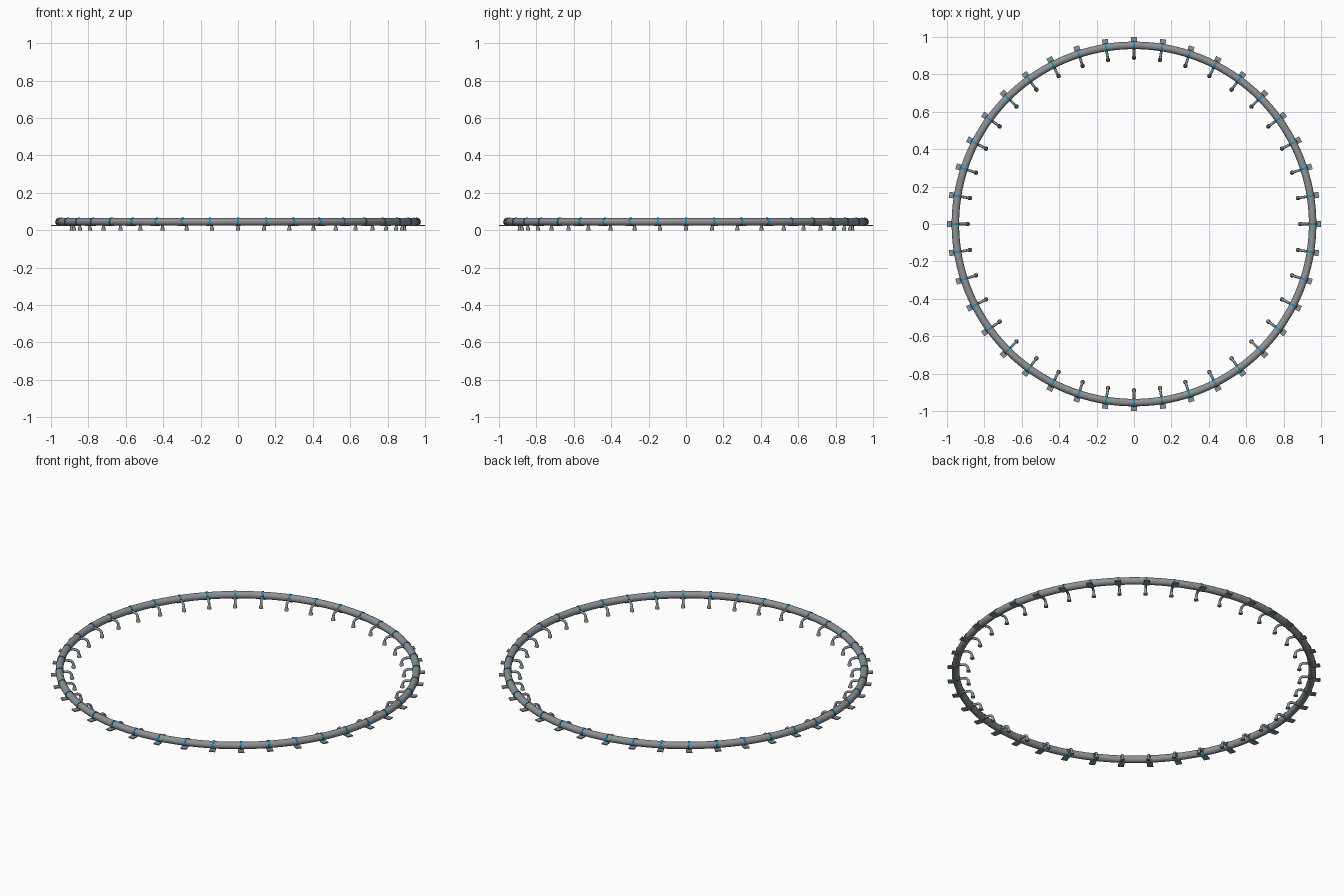
import bpy, bmesh
from math import sin, cos, pi, tau
from mathutils import Vector

cube = bpy.data.objects.get("Cube")
if cube:
    bpy.data.objects.remove(cube)

RING_R, TUBE_R, RING_Z, COUNT = 0.955, 0.02, 0.045, 40


def material(name, rgb):
    m = bpy.data.materials.new(name)
    m.use_nodes = True
    m.diffuse_color = (*rgb, 1)
    m.node_tree.nodes["Principled BSDF"].inputs["Base Color"].default_value = (*rgb, 1)
    return m


grey = material("pipe grey", (0.27, 0.29, 0.30))
blue = material("clamp blue", (0.01, 0.27, 0.52))


def make_mesh(name, bm, mat, smooth=True):
    bmesh.ops.recalc_face_normals(bm, faces=bm.faces)
    for f in bm.faces:
        f.smooth = smooth and len(f.verts) == 4
    me = bpy.data.meshes.new(name)
    bm.to_mesh(me)
    bm.free()
    me.materials.append(mat)
    return me


def place(name, me, angle=0):
    ob = bpy.data.objects.new(name, me)
    ob.rotation_euler.z = angle
    bpy.context.collection.objects.link(ob)


def skin(loops, closed=False):
    """Join successive loops of points into a surface, capped when open."""
    bm = bmesh.new()
    rows = [[bm.verts.new(p) for p in loop] for loop in loops]
    n = len(rows[0])
    for i in range(len(rows) if closed else len(rows) - 1):
        a, b = rows[i], rows[(i + 1) % len(rows)]
        for j in range(n):
            k = (j + 1) % n
            bm.faces.new((a[j], a[k], b[k], b[j]))
    if not closed:
        bm.faces.new(rows[0])
        bm.faces.new(rows[-1])
    return bm


# Main ring pipe
def ring_section(a, sides=20):
    return [((RING_R + TUBE_R * cos(t)) * cos(a), (RING_R + TUBE_R * cos(t)) * sin(a),
             RING_Z + TUBE_R * sin(t)) for t in (tau * j / sides for j in range(sides))]


place("ring_pipe", make_mesh("ring_pipe", skin(
    [ring_section(tau * i / 160) for i in range(160)], True), grey))


# Clamp band wrapped around the pipe
def band_section(y, r, sides=20):
    return [(RING_R + r * cos(tau * j / sides), y, RING_Z + r * sin(tau * j / sides))
            for j in range(sides)]


band = make_mesh("clamp_band", skin([band_section(-0.005, 0.0225),
                                     band_section(0.005, 0.0225)]), blue)

# Flat mounting tab under the pipe, reaching outwards
bm = bmesh.new()
bmesh.ops.create_cube(bm, size=1)
for v in bm.verts:
    v.co = Vector((0.975 + v.co.x * 0.05, v.co.y * 0.032, 0.025 + v.co.z * 0.006))
tab = make_mesh("mounting_tab", bm, grey, False)

# Nozzle: bends inwards and down, flaring at its mouth
path = [(RING_R, 0.042, 0.007), (0.92, 0.042, 0.007)]
path += [(0.912 - 0.022 * sin(t), 0.02 + 0.022 * cos(t), 0.007)
         for t in (pi / 2 * i / 6 for i in range(7))]
path += [(0.889, 0.012, 0.010), (0.888, 0.0, 0.012)]
loops = []
for i, (x, z, r) in enumerate(path):
    p, q = path[max(i - 1, 0)], path[min(i + 1, len(path) - 1)]
    d = Vector((q[0] - p[0], 0, q[1] - p[1])).normalized()
    if i == len(path) - 1:
        d = Vector((0, 0, -1))
    side = Vector((0, 1, 0))
    up = d.cross(side)
    loops.append([Vector((x, 0, z)) + r * (cos(t) * side + sin(t) * up)
                  for t in (tau * j / 12 for j in range(12))])
nozzle = make_mesh("nozzle", skin(loops), grey)

# Repeat the fittings around the ring
for i in range(COUNT):
    for part in (band, tab, nozzle):
        place(f"{part.name}_{i + 1}", part, tau * i / COUNT)
